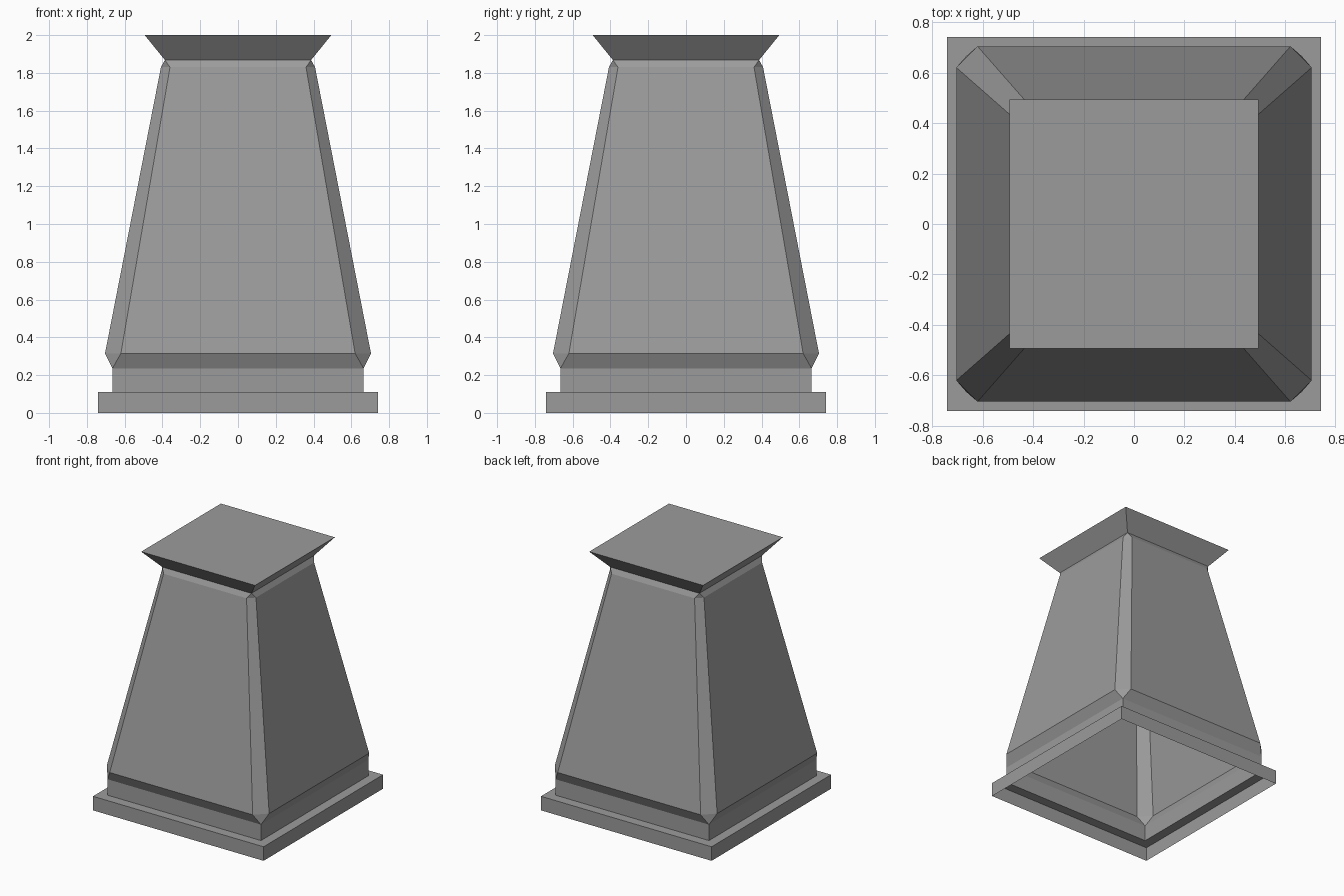
import bpy
import bmesh

# Remove the default object
cube = bpy.data.objects.get("Cube")
if cube:
    bpy.data.objects.remove(cube, do_unlink=True)

# Single stone colour
stone = bpy.data.materials.new("grey stone")
stone.use_nodes = True
colour = (0.33, 0.33, 0.33, 1)
stone.diffuse_color = colour
stone.node_tree.nodes["Principled BSDF"].inputs["Base Color"].default_value = colour


def ring(bm, half, z, flat=None):
    """Eight points around a square; flat is the half length of each side
    left between chamfers. Without it the corner points coincide."""
    f = half if flat is None else flat
    points = []
    x1, y1, x2, y2 = half, f, f, half
    for _ in range(4):
        points += [bm.verts.new((x1, y1, z)), bm.verts.new((x2, y2, z))]
        x1, y1, x2, y2 = -y1, x1, -y2, x2
    return points


def shell(name, levels, capped=False):
    """Open-bottomed shell lofted through square or chamfered rings."""
    bm = bmesh.new()
    rings = [ring(bm, *level) for level in levels]
    for low, high in zip(rings, rings[1:]):
        for i in range(8):
            j = (i + 1) % 8
            bm.faces.new((low[i], low[j], high[j], high[i]))
    if capped:
        bm.faces.new(rings[-1])
    # Merging the doubled corners turns the chamfer ends into triangles
    bmesh.ops.remove_doubles(bm, verts=bm.verts, dist=0.0005)
    bmesh.ops.dissolve_degenerate(bm, edges=bm.edges, dist=0.0005)
    mesh = bpy.data.meshes.new(name)
    bm.to_mesh(mesh)
    bm.free()
    mesh.materials.append(stone)
    obj = bpy.data.objects.new(name, mesh)
    bpy.context.collection.objects.link(obj)
    return obj


# Stepped foot: outer rim, ledge and plinth wall
shell("base_plinth", [(0.74, 0), (0.74, 0.11), (0.665, 0.11), (0.665, 0.235)])

# Tapered body with chamfered corners that run to points at both ends
shell("tapered_body", [(0.665, 0.235), (0.704, 0.315, 0.62),
                       (0.408, 1.83, 0.36), (0.387, 1.868)])

# Flared top slab
shell("flared_cap", [(0.387, 1.868), (0.494, 2.0)], capped=True)
